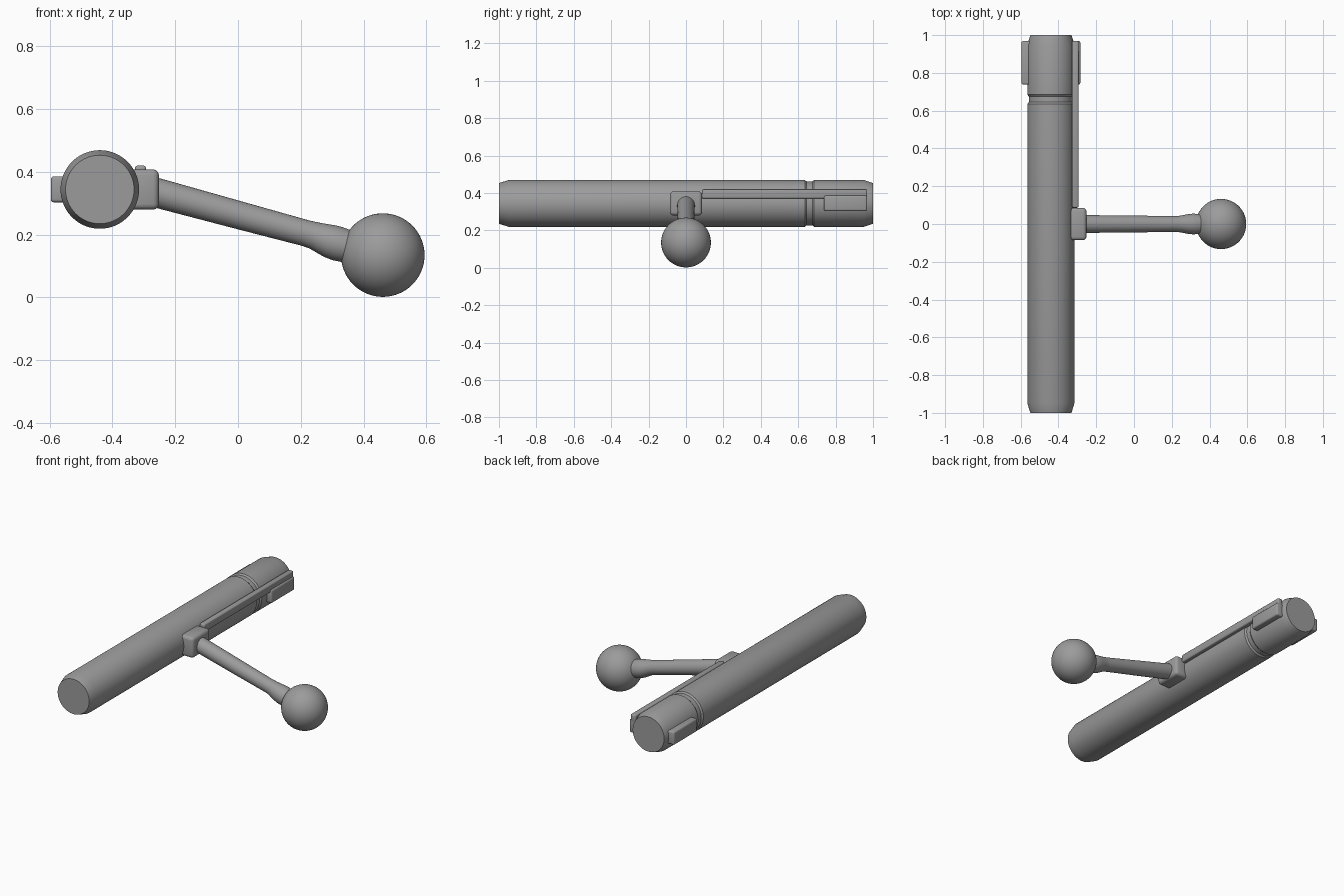
import bpy, bmesh, math
from mathutils import Vector

if "Cube" in bpy.data.objects:
    bpy.data.objects.remove(bpy.data.objects["Cube"])

CX, CZ = -0.44, 0.344      # axis of the bolt body
steel = bpy.data.materials.new("steel_grey")
steel.diffuse_color = (0.33, 0.33, 0.335, 1)
steel.use_nodes = True
steel.node_tree.nodes["Principled BSDF"].inputs["Base Color"].default_value = steel.diffuse_color


def finish(name, bm):
    bmesh.ops.recalc_face_normals(bm, faces=bm.faces)
    me = bpy.data.meshes.new(name)
    bm.to_mesh(me)
    bm.free()
    me.materials.append(steel)
    ob = bpy.data.objects.new(name, me)
    bpy.context.collection.objects.link(ob)
    bpy.ops.object.select_all(action='DESELECT')
    ob.select_set(True)
    bpy.context.view_layer.objects.active = ob
    bpy.ops.object.shade_smooth_by_angle(angle=math.radians(30))
    return ob


def loft(name, stations, segs=64):
    """Round rings along a path in the xy or xz plane: (x, y, z, radius)."""
    bm = bmesh.new()
    pts = [Vector(s[:3]) for s in stations]
    rings = []
    for i, s in enumerate(stations):
        t = (pts[min(i + 1, len(pts) - 1)] - pts[max(i - 1, 0)]).normalized()
        u = t.cross(Vector((0, 1, 0) if abs(t.y) < 0.5 else (0, 0, 1))).normalized()
        v = t.cross(u)
        rings.append([bm.verts.new(pts[i] + s[3] * (u * math.cos(a) + v * math.sin(a)))
                      for a in (2 * math.pi * k / segs for k in range(segs))])
    for a, b in zip(rings, rings[1:]):
        for k in range(segs):
            n = (k + 1) % segs
            bm.faces.new((a[k], a[n], b[n], b[k]))
    bm.faces.new(rings[0])
    bm.faces.new(rings[-1])
    return finish(name, bm)


def block(name, lo, hi, bevel):
    bm = bmesh.new()
    bmesh.ops.create_cube(bm, size=1)
    for v in bm.verts:
        v.co = Vector([lo[i] if v.co[i] < 0 else hi[i] for i in range(3)])
    bmesh.ops.bevel(bm, geom=bm.edges[:], offset=bevel, segments=3,
                    profile=0.5, affect='EDGES')
    return finish(name, bm)


# Bolt body: chamfered ends and a narrow groove near the head
profile = [(-1, .109), (-.947, .125), (.635, .125), (.645, .117),
           (.675, .117), (.685, .125), (.95, .125), (1, .109)]
loft("bolt_body", [(CX, y, CZ, r) for y, r in profile], 96)

# Locking lugs on both sides of the head
for side, label in ((-1, "left"), (1, "right")):
    xs = sorted((CX + side * 0.09, CX + side * 0.156))
    block(label + "_locking_lug", (xs[0], .738, .303), (xs[1], .969, .386), .01)

# Extractor rail along the right side
block("extractor_rail", (-.328, .086, .37), (-.293, .969, .42), .008)

# Handle root block
block("handle_root", (-.355, -.086, .28), (-.252, .086, .408), .018)

# Handle arm: tapering rod swelling into a neck at the knob
arm = [(-.30, .345, .047), (-.25, .331, .047), (0, .263, .0445), (.215, .205, .042),
       (.24, .198, .0435), (.265, .189, .048), (.29, .180, .053), (.315, .172, .055),
       (.34, .165, .053), (.37, .158, .05), (.42, .146, .05)]
loft("handle_arm", [(x, 0, z, r) for x, z, r in arm], 48)

# Ball knob
bm = bmesh.new()
bmesh.ops.create_uvsphere(bm, u_segments=64, v_segments=32, radius=0.133)
bmesh.ops.translate(bm, verts=bm.verts, vec=(.461, 0, .135))
finish("handle_knob", bm)
